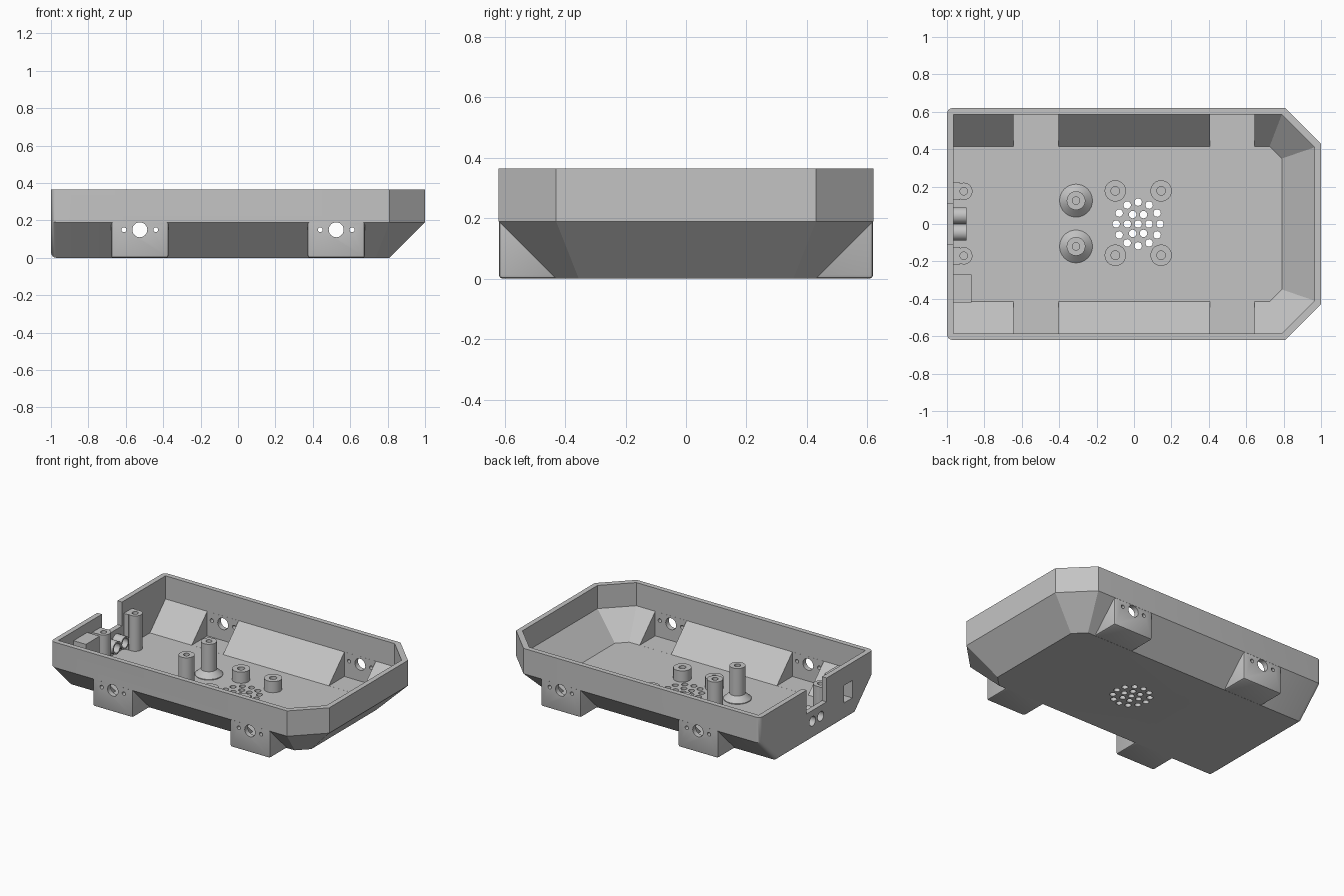
import bpy, bmesh
from math import cos, sin, radians, pi
from mathutils import Matrix, Vector

if "Cube" in bpy.data.objects:
    bpy.data.objects.remove(bpy.data.objects["Cube"], do_unlink=True)

grey = bpy.data.materials.new("plain grey")
grey.use_nodes = True
COLOUR = (0.55, 0.55, 0.55, 1)
grey.diffuse_color = COLOUR
grey.node_tree.nodes["Principled BSDF"].inputs["Base Color"].default_value = COLOUR

HEIGHT, FLOOR = 0.365, 0.035


def finish(bm, name):
    bmesh.ops.recalc_face_normals(bm, faces=bm.faces[:])
    mesh = bpy.data.meshes.new(name)
    bm.to_mesh(mesh)
    bm.free()
    ob = bpy.data.objects.new(name, mesh)
    bpy.context.collection.objects.link(ob)
    mesh.materials.append(grey)
    return ob


def activate(ob):
    bpy.ops.object.select_all(action='DESELECT')
    ob.select_set(True)
    bpy.context.view_layer.objects.active = ob


def smooth(ob):
    activate(ob)
    bpy.ops.object.shade_smooth_by_angle(angle=radians(30))


def combine(target, tool, operation='DIFFERENCE', keep=False):
    mod = target.modifiers.new("combine", 'BOOLEAN')
    mod.operation, mod.solver, mod.object = operation, 'EXACT', tool
    activate(target)
    bpy.ops.object.modifier_apply(modifier=mod.name)
    if not keep:
        bpy.data.objects.remove(tool, do_unlink=True)


def box(name, low, high, bevel=0):
    low, high = Vector(low), Vector(high)
    bm = bmesh.new()
    bmesh.ops.create_cube(bm, size=1)
    for v in bm.verts:
        v.co = (low + high) / 2 + v.co * (high - low)
    if bevel:
        bmesh.ops.bevel(bm, geom=bm.edges[:], offset=bevel, segments=2,
                        profile=0.5, affect='EDGES')
    return finish(bm, name)


def rod(name, centre, radius, length, axis, sides=24):
    bm = bmesh.new()
    turn = Matrix.Rotation(pi / 2, 4, axis) if axis != 'Z' else Matrix()
    bmesh.ops.create_cone(bm, cap_ends=True, segments=sides, radius1=radius,
                          radius2=radius, depth=length,
                          matrix=Matrix.Translation(centre) @ turn)
    return finish(bm, name)


def lathe(name, profile, matrix, closed=False, sides=32):
    bm = bmesh.new()
    verts = [bm.verts.new((r, 0, z)) for r, z in profile]
    ring = verts + verts[:1] if closed else verts
    edges = [bm.edges.new(pair) for pair in zip(ring, ring[1:])]
    bmesh.ops.spin(bm, geom=verts + edges, cent=(0, 0, 0), axis=(0, 0, 1),
                   angle=2 * pi, steps=sides)
    bmesh.ops.remove_doubles(bm, verts=bm.verts[:], dist=0.0001)
    bm.transform(matrix)
    ob = finish(bm, name)
    smooth(ob)
    return ob


def outline(back, half_width, front, corner):
    half = [(back, half_width), (front - corner, half_width),
            (front, half_width - corner)]
    return [(x, -y) for x, y in half] + half[::-1]


def hull(name, levels, round_back=False):
    bm = bmesh.new()
    rings = [[bm.verts.new((x, y, z)) for x, y in pts] for z, pts in levels]
    for low, high in zip(rings, rings[1:]):
        for i in range(len(low)):
            j = (i + 1) % len(low)
            bm.faces.new((low[i], low[j], high[j], high[i]))
    bm.faces.new(rings[0][::-1])
    bm.faces.new(rings[-1])
    if round_back:
        # Round the back edges except the open rim
        edges = [e for e in bm.edges
                 if all(v.co.x < -0.99 for v in e.verts)
                 and not all(v.co.z > HEIGHT - 0.01 for v in e.verts)
                 and not all(abs(v.co.z - 0.19) < 0.01 for v in e.verts)]
        bmesh.ops.bevel(bm, geom=edges, offset=0.03, segments=4,
                        profile=0.5, affect='EDGES')
    return finish(bm, name)


# Tray shell: straight rim above, sloped underside below
rim = outline(-1, 0.62, 1, 0.19)
shell = hull("tray_shell", [(0, outline(-1, 0.43, 0.81, 0.075)),
                            (0.19, rim), (HEIGHT, rim)], True)

# Motor housings on both sides
for x in (-0.525, 0.525):
    for side in (-1, 1):
        ys = sorted((side * 0.3, side * 0.6195))
        combine(shell, box("housing", (x - 0.153, ys[0], 0.0005),
                           (x + 0.153, ys[1], 0.25), 0.012), 'UNION')

# Hollow interior and motor pockets
inner_rim = outline(-0.965, 0.585, 0.965, 0.175)
combine(shell, hull("interior", [(FLOOR, outline(-0.965, 0.415, 0.79, 0.065)),
                                 (0.205, inner_rim), (0.5, inner_rim)]))
for x in (-0.525, 0.525):
    combine(shell, box("pocket", (x - 0.12, -0.5848, FLOOR + 0.0002),
                       (x + 0.12, 0.5848, 0.3)))
    # Axle and screw holes through both side walls
    for dx, radius in ((0, 0.04), (-0.085, 0.013), (0.085, 0.013)):
        combine(shell, rod("side_hole", (x + dx, 0, 0.15), radius, 1.5, 'X'))

# Speaker grille: a centre hole with two rings
grille = [(0, 0)]
for count, radius in ((6, 0.058), (12, 0.117)):
    grille += [(radius * cos(2 * pi * i / count), radius * sin(2 * pi * i / count))
               for i in range(count)]
for x, y in grille:
    combine(shell, rod("grille_hole", (x + 0.022, y, 0), 0.02, 0.2, 'Z', 16))

# Back wall: cable notch, sensor holes and switch window
combine(shell, box("notch", (-1.1, -0.11, 0.2), (-0.95, 0.11, 0.5)))
for y in (-0.045, 0.045):
    combine(shell, rod("sensor_hole", (-1, y, 0.125), 0.033, 0.1, 'Y'))
switch = box("switch_block", (-0.975, -0.42, 0.025), (-0.87, -0.27, 0.3))
window = box("switch_window", (-1.1, -0.39, 0.12), (-0.9, -0.3, 0.24))
combine(shell, window, keep=True)
combine(switch, window)
smooth(shell)

# Sensor tubes inside the back wall
for name, y in (("right_sensor_tube", -0.045), ("left_sensor_tube", 0.045)):
    lathe(name, [(0.044, 0), (0.044, 0.09), (0.033, 0.09), (0.033, 0)],
          Matrix.Translation((-0.985, y, 0.125)) @ Matrix.Rotation(pi / 2, 4, 'Y'),
          closed=True)


def post(name, x, y, radius, top, hole, flare=0):
    base = [(radius + flare, 0.025), (radius + flare, FLOOR + 0.005)] if flare \
        else [(radius, 0.025)]
    if flare:
        base.append((radius, FLOOR + 0.04))
    lathe(name, base + [(radius, top), (hole, top), (hole, 0.05), (0, 0.05)],
          Matrix.Translation((x, y, 0)))


# Screw posts
for y in (-0.17, 0.175):
    post("back_post", -0.91, y, 0.046, 0.28, 0.02)
    box("back_post_web", (-0.975, y - 0.046, 0.025), (-0.93, y + 0.046, 0.2795))
for y in (-0.12, 0.125):
    post("flared_post", -0.31, y, 0.05, 0.265, 0.02, 0.038)
for x in (-0.1, 0.145):
    for y in (-0.167, 0.177):
        post("speaker_post", x, y, 0.057, 0.112, 0.023)
